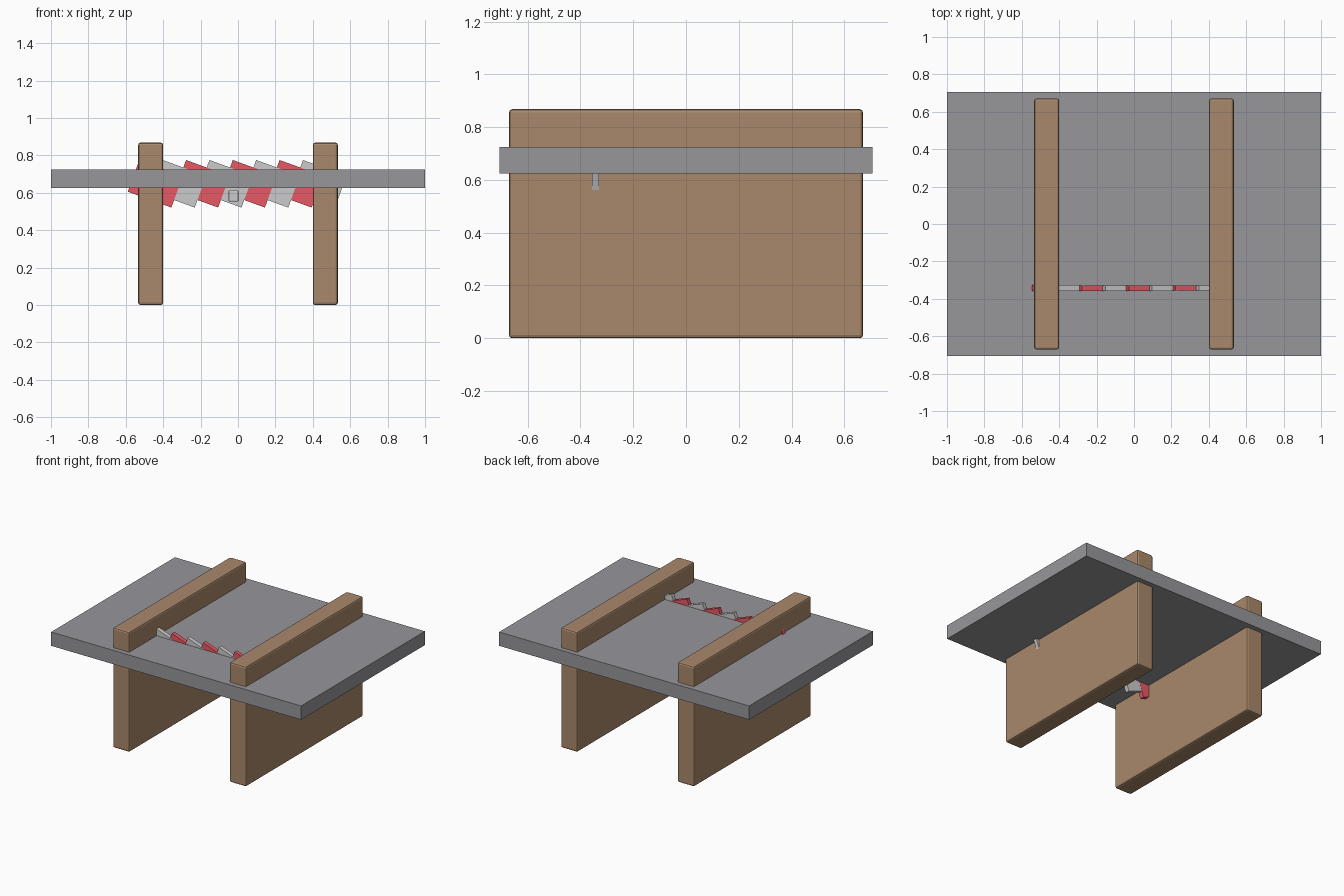
import bpy
from math import radians

if "Cube" in bpy.data.objects:
    bpy.data.objects.remove(bpy.data.objects["Cube"])


def material(name, rgb):
    m = bpy.data.materials.new(name)
    m.diffuse_color = (*rgb, 1)
    m.use_nodes = True
    m.node_tree.nodes["Principled BSDF"].inputs["Base Color"].default_value = m.diffuse_color
    return m


wood = material("wood", (0.40, 0.25, 0.15))
red = material("red", (0.80, 0.10, 0.13))
pale = material("pale_grey", (0.55, 0.55, 0.55))
slate = material("slate_grey", (0.31, 0.31, 0.33))


def box(name, center, size, mat, tilt=0, bevel=0):
    bpy.ops.mesh.primitive_cube_add(size=1, location=center, rotation=(0, tilt, 0))
    ob = bpy.context.object
    ob.name = name
    ob.scale = size
    bpy.ops.object.transform_apply(location=False, rotation=False, scale=True)
    ob.data.materials.append(mat)
    if bevel:
        mod = ob.modifiers.new("soft_edges", 'BEVEL')
        mod.width = bevel
        mod.segments = 2
    return ob


# Flat slab
box("slab", (0, 0, 0.675), (2, 1.414, 0.10), slate)

# Two upright planks passing through the slab
for side, x in (("left", -0.467), ("right", 0.467)):
    box(side + "_plank", (x, 0, 0.434), (0.133, 1.342, 0.868), wood, bevel=0.012)

# Barrier of overlapping tilted stripes, each slightly thinner than the last
for i in range(8):
    box(f"stripe_{i + 1}", (-0.442 + 0.125 * i, -0.343, 0.648),
        (0.248, 0.032 - 0.0008 * i, 0.18),
        pale if i % 2 else red, tilt=radians(20))

# Small block on the front of the barrier
box("small_block", (-0.024, -0.375, 0.583), (0.052, 0.05, 0.06), pale, bevel=0.005)
